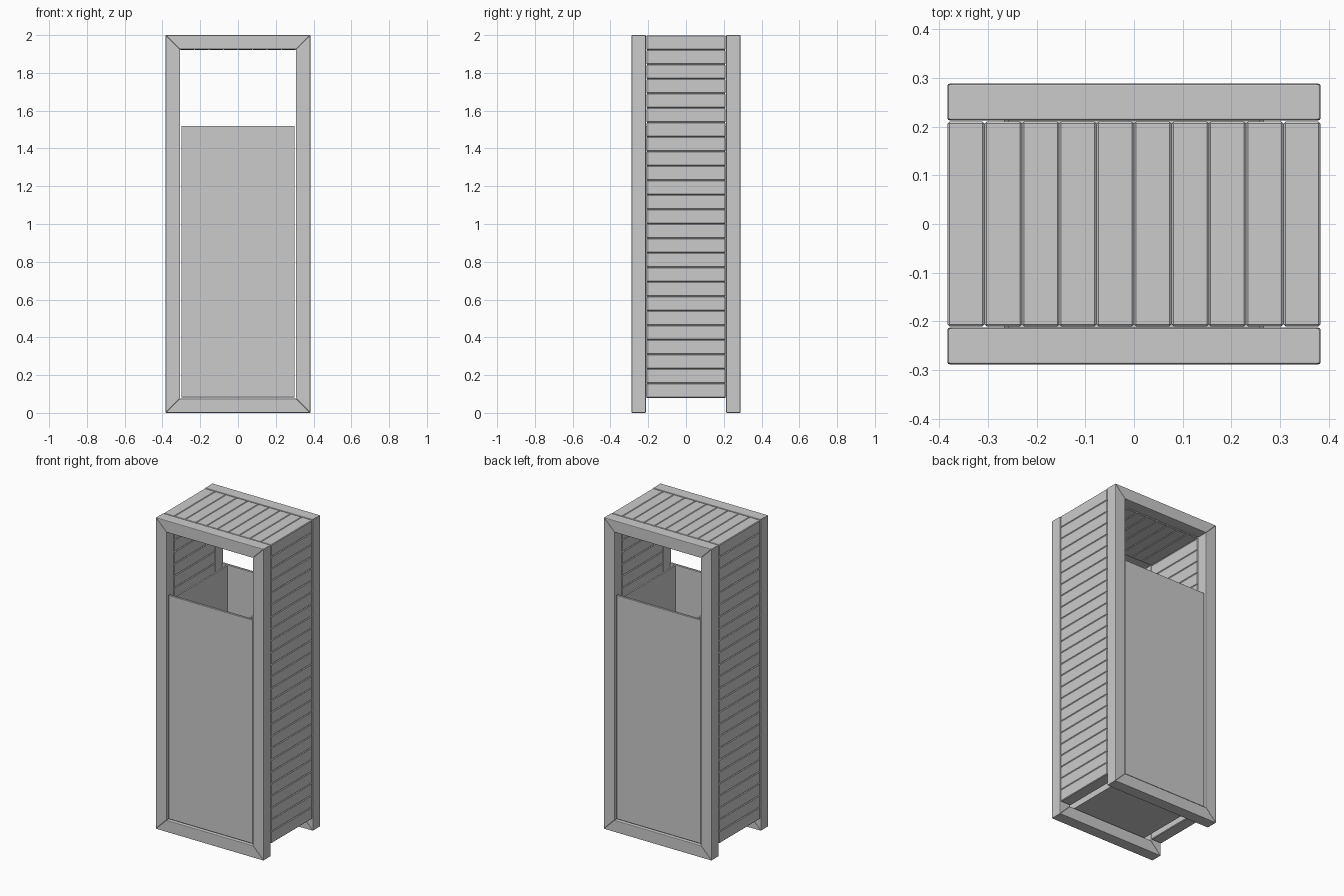
import bpy
import bmesh
from mathutils import Vector

if "Cube" in bpy.data.objects:
    bpy.data.objects.remove(bpy.data.objects["Cube"], do_unlink=True)

HALF_W, HEIGHT, HALF_D, BAR = 0.383, 2.0, 0.288, 0.076
grey = bpy.data.materials.new("light grey")
grey.use_nodes = True
grey.diffuse_color = (0.6, 0.6, 0.6, 1)
grey.node_tree.nodes["Principled BSDF"].inputs["Base Color"].default_value = (0.6, 0.6, 0.6, 1)


def prism(name, outline, y0, y1, bevel=0.0, segments=1):
    """Extrude an x-z outline from y0 to y1, with softened edges."""
    bm = bmesh.new()
    face = bm.faces.new([bm.verts.new((x, y0, z)) for x, z in outline])
    new = bmesh.ops.extrude_face_region(bm, geom=[face])["geom"]
    moved = [v for v in new if isinstance(v, bmesh.types.BMVert)]
    bmesh.ops.translate(bm, verts=moved, vec=Vector((0, y1 - y0, 0)))
    bmesh.ops.recalc_face_normals(bm, faces=bm.faces)
    mesh = bpy.data.meshes.new(name)
    bm.to_mesh(mesh)
    bm.free()
    mesh.materials.append(grey)
    obj = bpy.data.objects.new(name, mesh)
    bpy.context.collection.objects.link(obj)
    if bevel:
        mod = obj.modifiers.new("soft_edges", "BEVEL")
        mod.width, mod.segments = bevel, segments
    return obj


def rect(x0, x1, z0, z1):
    return [(x0, z0), (x1, z0), (x1, z1), (x0, z1)]


# Mitred front and back frames
outer = rect(-HALF_W, HALF_W, 0, HEIGHT)
inner = rect(-HALF_W + BAR, HALF_W - BAR, BAR, HEIGHT - BAR)
sides = ["bottom", "left", "top", "right"]
for end, y0, y1 in (("front", -HALF_D, -0.213), ("back", 0.213, HALF_D)):
    for i, side in enumerate(sides):
        j = (i + 1) % 4
        prism(f"{end}_frame_{side}", [outer[i], outer[j], inner[j], inner[i]],
              y0, y1, 0.004, 2)

# Slatted side walls and roof
TOP, BASE, COUNT = 1.998, 0.08, 25
pitch = (TOP - BASE) / COUNT
for side, s in (("left", 1), ("right", -1)):
    x0, x1 = sorted((s * (HALF_W - BAR), s * HALF_W))
    for i in range(COUNT):
        z = BASE + i * pitch
        prism(f"{side}_slat_{i + 1}", rect(x0, x1, z, z + pitch), -0.21, 0.21, 0.004)
roof_pitch = 2 * (HALF_W - BAR) / 8
for i in range(8):
    x = -HALF_W + BAR + i * roof_pitch
    prism(f"roof_slat_{i + 1}", rect(x, x + roof_pitch, TOP - pitch, TOP),
          -0.21, 0.21, 0.004)

# Front and back panels, inset in the frames
RIM = 1.52
prism("front_panel", rect(-0.3, 0.3, 0.082, RIM), -0.277, -0.262, 0.002)
prism("back_panel", rect(-0.3, 0.3, 0.082, RIM), 0.262, 0.277, 0.002)

# Open inner container between the panels
prism("container_left_wall", rect(0.257, 0.267, 0.082, RIM - 0.005), -0.262, 0.262)
prism("container_right_wall", rect(-0.267, -0.257, 0.082, RIM - 0.005), -0.262, 0.262)
prism("container_floor", rect(-0.257, 0.257, 0.082, 0.092), -0.262, 0.262)
